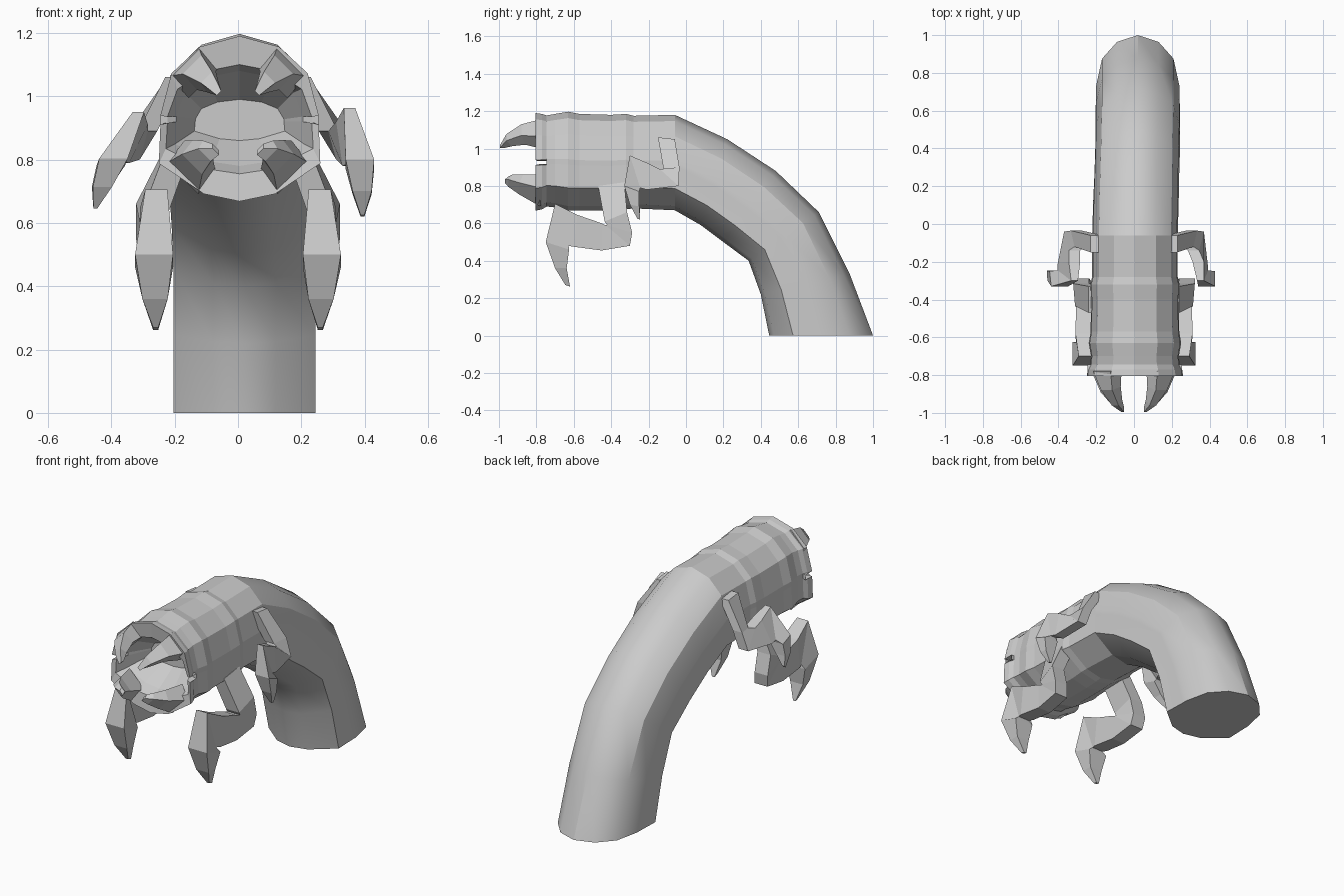
import bpy, bmesh, math
from mathutils import Vector

# Half cross-section (side, height); doubled points form the jaw notch
HALF = [(0, 1), (.5, .87), (.86, .55), (1, .04), (1, .04), (1, -.07), (1, -.07),
        (1.02, -.54), (.45, -.91), (0, -1)]
SECTION = HALF + [(-u, v) for u, v in reversed(HALF[1:-1])]
NOTCH_Y = -.745


def finish(name, bm):
    bmesh.ops.remove_doubles(bm, verts=bm.verts, dist=.0004)
    bmesh.ops.recalc_face_normals(bm, faces=bm.faces)
    me = bpy.data.meshes.new(name)
    bm.to_mesh(me)
    bm.free()
    ob = bpy.data.objects.new(name, me)
    bpy.context.collection.objects.link(ob)
    return ob


def loft(name, rings, cap_start, cap_end):
    bm = bmesh.new()
    vr = [[bm.verts.new(p) for p in r] for r in rings]
    n = len(vr[0])
    for a, b in zip(vr, vr[1:]):
        for i in range(n):
            j = (i + 1) % n
            bm.faces.new((a[i], a[j], b[j], b[i]))
    if cap_start:
        bm.faces.new(vr[0])
    if cap_end:
        bm.faces.new(vr[-1])
    return finish(name, bm)


def ring(yt, zt, yb, zb, w, xc=.005):
    pts = []
    for i, (u, v) in enumerate(SECTION):
        t = (v + 1) / 2
        y, z = yb + (yt - yb) * t, zb + (zt - zb) * t
        if min(i, len(SECTION) - i) in (4, 5):
            y = max(y, NOTCH_Y)
        pts.append(Vector((xc + u * w, y, z)))
    return pts


def limb(name, sections, across=(1, 0, 0), side=1):
    """Loft of quads, each given by two edge points and a half width."""
    d = Vector(across).normalized()
    rings = []
    for xa, ya, za, xb, yb, zb, w in sections:
        a, b = Vector((xa, ya, za)), Vector((xb, yb, zb))
        rings.append([Vector((p.x * side, p.y, p.z))
                      for p in (a - d * w, a + d * w, b + d * w, b - d * w)])
    return loft(name, rings, True, True)


# Curved body
body = loft("body", [ring(*r) for r in [
    (1.0, 0, .445, 0, .22, .02),
    (.875, .33, .40, .22, .22, .02),
    (.71, .66, .335, .40, .22, .02),
    (.48, .88, .20, .50, .22, .015),
    (.22, 1.05, .08, .59, .222, .01),
    (-.06, 1.18, -.06, .67, .222)]], True, False)
bpy.context.view_layer.objects.active = body
body.select_set(True)
bpy.ops.object.shade_smooth_by_angle(angle=math.radians(32))

# Segmented head, turning inward into the mouth
profile = [(-.06, 1.18, .67, .222), (-.28, 1.175, .68, .222), (-.32, 1.185, .675, .232),
           (-.40, 1.18, .67, .228), (-.57, 1.185, .67, .23), (-.63, 1.197, .668, .24),
           (-.70, 1.185, .685, .228), (-.745, 1.177, .69, .232), (-.77, 1.185, .675, .245),
           (-.805, 1.19, .668, .25), (-.795, 1.10, .755, .228), (-.73, 1.08, .78, .20),
           (-.60, .99, .86, .14)]
loft("head", [ring(y, zt, y, zb, w) for y, zt, zb, w in profile], False, True)

upper_fang = [(.17, -.78, 1.11, .11, -.75, 1.04, .065), (.145, -.88, 1.10, .10, -.86, 1.05, .042),
              (.10, -.96, 1.06, .08, -.93, 1.03, .025), (.06, -.995, 1.01, .06, -.97, 1.01, .01)]
lower_fang = [(.175, -.78, .74, .12, -.75, .81, .07), (.145, -.89, .785, .11, -.87, .83, .045),
              (.105, -.95, .815, .09, -.93, .84, .028), (.07, -.968, .825, .07, -.95, .84, .014)]

# Front leg: shoulder, knee, foot and hooked claw
front_leg = [(.20, -.33, .82, .20, -.47, .80, .04), (.28, -.315, .66, .27, -.435, .61, .042),
             (.28, -.288, .55, .265, -.42, .59, .042), (.27, -.30, .48, .265, -.43, .59, .042),
             (.265, -.45, .455, .265, -.45, .60, .042), (.265, -.60, .475, .265, -.58, .645, .045),
             (.265, -.628, .48, .258, -.70, .705, .035), (.265, -.625, .46, .265, -.75, .50, .06),
             (.262, -.638, .36, .262, -.70, .36, .04), (.26, -.62, .262, .26, -.645, .27, .008)]

# Rear leg: smaller, higher and splayed outward
rear_leg = [(.20, -.06, 1.05, .20, -.15, 1.06, .03), (.305, -.035, .90, .285, -.12, .89, .03),
            (.34, -.04, .80, .315, -.14, .89, .03), (.36, -.21, .78, .34, -.20, .92, .03),
            (.375, -.245, .79, .352, -.30, .963, .018), (.385, -.25, .77, .385, -.33, .80, .045),
            (.392, -.25, .69, .392, -.30, .70, .03), (.393, -.245, .62, .393, -.26, .625, .006)]


def splay(s):
    xa, ya, za, xb, yb, zb, w = s
    return (xa + .28 * (.83 - za), ya, .83 + (za - .83) * .82,
            xb + .28 * (.83 - zb), yb, .83 + (zb - .83) * .9, w)


for label, side in (("right", 1), ("left", -1)):
    limb("upper_fang_" + label, upper_fang, (1, 0, -1), side)
    limb("lower_fang_" + label, lower_fang, (1, 0, 1), side)
    limb("front_leg_" + label, front_leg, side=side)
    # The left rear leg swings further out than the right
    legs = rear_leg if side > 0 else rear_leg[:3] + [splay(s) for s in rear_leg[3:]]
    limb("rear_leg_" + label, legs, side=side)
